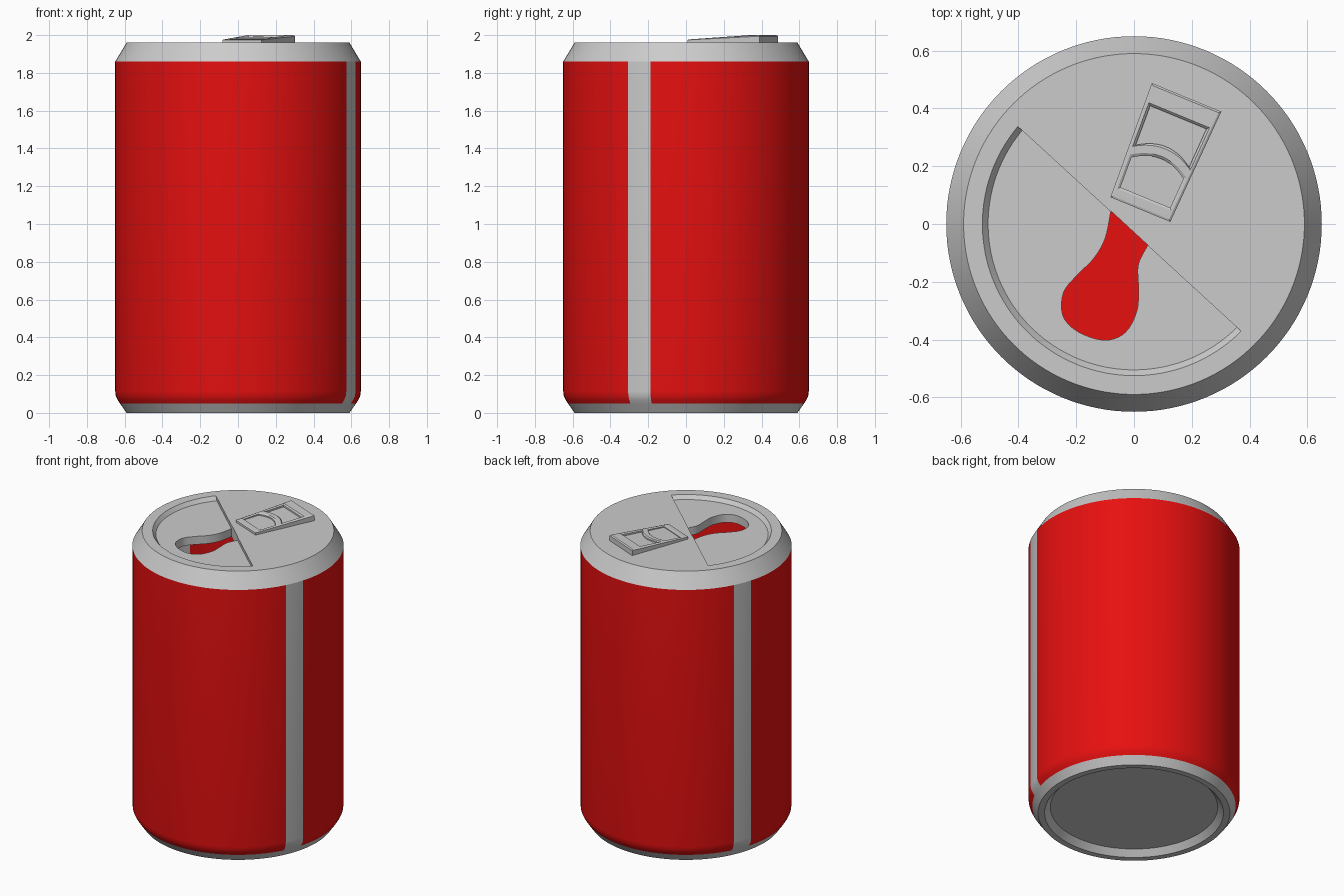
import bpy, bmesh
from math import sin, cos, radians, pi

if "Cube" in bpy.data.objects:
    bpy.data.objects.remove(bpy.data.objects["Cube"])

N = 128


def make(name, bm, mat=None, angle=25):
    bmesh.ops.remove_doubles(bm, verts=bm.verts, dist=1e-5)
    me = bpy.data.meshes.new(name)
    bm.to_mesh(me)
    bm.free()
    ob = bpy.data.objects.new(name, me)
    bpy.context.collection.objects.link(ob)
    if mat:
        me.materials.append(mat)
    smooth(ob, angle)
    return ob


def activate(ob):
    bpy.ops.object.select_all(action='DESELECT')
    ob.select_set(True)
    bpy.context.view_layer.objects.active = ob


def smooth(ob, angle=25):
    activate(ob)
    bpy.ops.object.shade_smooth_by_angle(angle=radians(angle))


def lathe(name, profile, segments=range(N), cap_first=False, cap_last=False, mat=None):
    """Revolve (r, z) points over the listed angular segments."""
    bm = bmesh.new()
    grid = [[bm.verts.new((r * cos(2 * pi * i / N), r * sin(2 * pi * i / N), z))
             for i in range(N)] for r, z in profile]
    for a, b in zip(grid, grid[1:]):
        for i in segments:
            j = (i + 1) % N
            bm.faces.new((a[i], a[j], b[j], b[i]))
    if cap_first:
        bm.faces.new(grid[0][::-1])
    if cap_last:
        bm.faces.new(grid[-1])
    bmesh.ops.delete(bm, geom=[v for v in bm.verts if not v.link_faces], context='VERTS')
    return make(name, bm, mat)


def loft(name, rings):
    """Closed solid through stacked (outline, z) rings."""
    bm = bmesh.new()
    vs = [[bm.verts.new((x, y, z)) for x, y in pts] for pts, z in rings]
    n = len(vs[0])
    for a, b in zip(vs, vs[1:]):
        for i in range(n):
            bm.faces.new((a[i], a[(i + 1) % n], b[(i + 1) % n], b[i]))
    bm.faces.new(vs[0][::-1])
    bm.faces.new(vs[-1])
    bmesh.ops.recalc_face_normals(bm, faces=bm.faces)
    return make(name, bm)


def cut(ob, cutter):
    m = ob.modifiers.new("cut", 'BOOLEAN')
    m.operation, m.solver, m.object = 'DIFFERENCE', 'EXACT', cutter
    activate(ob)
    bpy.ops.object.modifier_apply(modifier=m.name)
    bpy.data.objects.remove(cutter)


def spline(p, steps=5):
    """Open Catmull-Rom curve through 2D points."""
    q = [p[0]] + p + [p[-1]]
    out = []
    for a, b, c, d in zip(q, q[1:], q[2:], q[3:]):
        for k in range(steps):
            t = k / steps
            out.append(tuple(0.5 * (2 * b[i] + (c[i] - a[i]) * t
                       + (2 * a[i] - 5 * b[i] + 4 * c[i] - d[i]) * t * t
                       + (3 * b[i] - a[i] - 3 * c[i] + d[i]) * t ** 3) for i in (0, 1)))
    return out + [p[-1]]


red = bpy.data.materials.new("red_paint")
red.diffuse_color = (0.8, 0.005, 0.005, 1)
red.use_nodes = True
red.node_tree.nodes["Principled BSDF"].inputs["Base Color"].default_value = red.diffuse_color

# Painted wall with two bare stripes on opposite sides
wall = [(0.625, 0.05), (0.638, 0.07), (0.647, 0.09), (0.65, 0.115), (0.65, 1.86)]
front_stripe = list(range(N - 10, N - 6))
back_stripe = [i - N // 2 for i in front_stripe]
bare = set(front_stripe + back_stripe)
lathe("can_wall", wall, [i for i in range(N) if i not in bare], mat=red)
lathe("stripe_right", wall, front_stripe)
lathe("stripe_left", wall, back_stripe)

# Base with shallow recess, and the painted floor seen through the opening
lathe("can_base", [(0.515, 0.04), (0.55, 0.0), (0.59, 0.0), (0.625, 0.05)], cap_first=True)
lathe("inner_floor", [(0.6, 0.06), (0.625, 0.06)], cap_first=True, mat=red)

# Lid
lid = lathe("lid", [(0.61, 1.88), (0.65, 1.86), (0.59, 1.96)], cap_first=True, cap_last=True)


# Half-round recess in the lid
def half_disc(r):
    return [(r * cos(radians(140 + 175 * i / 60)), r * sin(radians(140 + 175 * i / 60)))
            for i in range(61)]


cut(lid, loft("recess_cutter", [(half_disc(0.505), 1.935), (half_disc(0.533), 1.97)]))

# Drinking opening
mouth = spline([(-0.08, 0.045), (-0.10, -0.05), (-0.14, -0.12), (-0.20, -0.18),
                (-0.245, -0.24), (-0.245, -0.32), (-0.19, -0.375), (-0.10, -0.402),
                (-0.03, -0.375), (0.01, -0.30), (0.015, -0.22), (0.015, -0.14), (0.048, -0.073)])
cut(lid, loft("mouth_cutter", [(mouth, 1.80), (mouth, 2.0)]))
smooth(lid)

# Pull tab: flat plate with two shallow windows, bent to a wedge and turned
L = 0.42
tab = loft("pull_tab", [([(-0.112, 0), (0.112, 0), (0.13, L), (-0.13, L)], 0),
                        ([(-0.112, 0), (0.112, 0), (0.13, L), (-0.13, L)], 0.85),
                        ([(-0.105, 0.007), (0.105, 0.007), (0.123, L - 0.007), (-0.123, L - 0.007)], 1)])


def arch(hw, v, rise):
    return [(hw * (1 - i / 6), v + rise * (1 - (1 - i / 6) ** 2)) for i in range(13)]


near = [(-0.093, 0.045), (0.093, 0.045)] + arch(0.097, 0.155, 0.035)
far = [(0.105, 0.345), (-0.105, 0.345)] + arch(0.1, 0.2, 0.035)[::-1]


def grow(pts, d):
    cy = (min(p[1] for p in pts) + max(p[1] for p in pts)) / 2
    return [(x * (1 + d / 0.1), y + d * (1 if y > cy else -1)) for x, y in pts]


for k, win in enumerate((near, far)):
    cut(tab, loft("window_cutter_%d" % k, [(win, 0.5), (win, 0.8), (grow(win, 0.01), 1.05)]))
for v in tab.data.vertices:
    x, u, t = v.co
    top = 0.017 + 0.023 * min(u / 0.36, 1)
    v.co = (0.022 + 0.381 * u + 0.925 * x, 0.05 + 0.925 * u - 0.381 * x, 1.96 + top * t)
smooth(tab)
